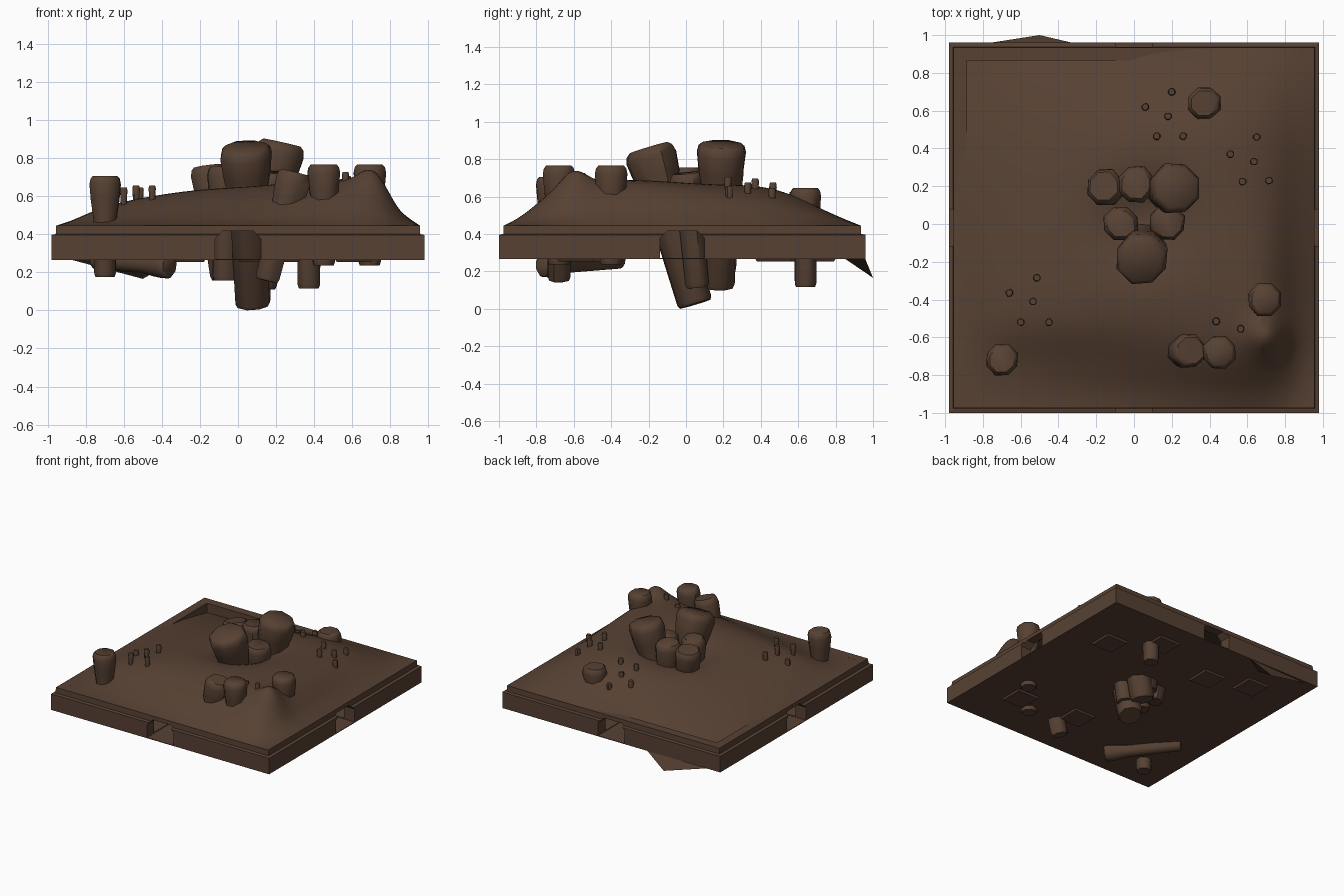
import bpy, bmesh, math, random
from mathutils import Vector

if "Cube" in bpy.data.objects:
    bpy.data.objects.remove(bpy.data.objects["Cube"])

random.seed(4)
earth = bpy.data.materials.new("dark_earth_brown")
earth.diffuse_color = (0.095, 0.053, 0.033, 1)
earth.use_nodes = True
earth.node_tree.nodes["Principled BSDF"].inputs["Base Color"].default_value = earth.diffuse_color


def add(name, verts, faces, smooth=False):
    me = bpy.data.meshes.new(name)
    me.from_pydata(verts, [], faces)
    bm = bmesh.new()
    bm.from_mesh(me)
    bmesh.ops.recalc_face_normals(bm, faces=bm.faces)
    bm.to_mesh(me)
    bm.free()
    me.materials.append(earth)
    ob = bpy.data.objects.new(name, me)
    bpy.context.collection.objects.link(ob)
    if smooth:
        bpy.ops.object.select_all(action='DESELECT')
        ob.select_set(True)
        bpy.context.view_layer.objects.active = ob
        bpy.ops.object.shade_smooth_by_angle(angle=math.radians(50))
    return ob


def loft(name, rings, smooth=False):
    """Skin equal-length rings of points and cap both ends."""
    n = len(rings[0])
    faces = [(k * n + i, k * n + (i + 1) % n, (k + 1) * n + (i + 1) % n, (k + 1) * n + i)
             for k in range(len(rings) - 1) for i in range(n)]
    faces += [tuple(range(n)), tuple(range((len(rings) - 1) * n, len(rings) * n))]
    return add(name, [p for r in rings for p in r], faces, smooth)


def square(h, z, cx=0, cy=-0.02):
    return [(cx + sx * h, cy + sy * h, z) for sx, sy in ((-1, -1), (1, -1), (1, 1), (-1, 1))]


def bake(ob):
    """Apply the modifiers of an object."""
    bpy.context.view_layer.update()
    me = bpy.data.meshes.new_from_object(ob.evaluated_get(bpy.context.evaluated_depsgraph_get()))
    ob.modifiers.clear()
    ob.data = me


# Tile base: stepped rim, hollow inside, with an arched opening on each side
base = loft("tile_base", [square(.98, .27), square(.98, .4), square(.957, .405), square(.955, .45)])
arch = [(-.12, .275), (-.12, .38), (-.08, .42), (.08, .42), (.12, .38), (.12, .275)]
cutters = [loft("pocket_cutter", [square(.885, .28), square(.885, .7)]),
           loft("arch_cutter_y", [[(a, y, z) for a, z in arch] for y in (-1.2, 1.2)]),
           loft("arch_cutter_x", [[(x, a - .02, z) for a, z in arch] for x in (-1.2, 1.2)])]
for c in cutters:
    c.hide_render = True
    m = base.modifiers.new("cut", 'BOOLEAN')
    m.operation, m.solver, m.object = 'DIFFERENCE', 'EXACT', c
bake(base)
for c in cutters:
    bpy.data.objects.remove(c)

# Mound: coarse height cage, subdivided smooth
xs = (-.955, -.86, -.7, -.4, 0, .4, .7, .84, .955)
ys = (-.975, -.87, -.7, -.52, -.2, .2, .5, .75, .935)
cage = ("45 45 45 45 45 45 45 45 45", "45 45 45 46 47 49 51 46 45",
        "45 46 48 52 56 62 69 50 45", "45 48 57 63 65 67 73 52 45",
        "45 48 55 61 69 70 70 53 45", "45 47 52 58 69 69 64 52 45",
        "44 45 48 53 62 68 60 51 45", "39 40 42 45 50 53 52 47 45",
        "36 36 35 36 44 45 45 45 45")
verts = [(x, y, int(v) / 100 - .001) for y, row in zip(ys, cage) for x, v in zip(xs, row.split())]
faces = [(j * 9 + i, j * 9 + i + 1, j * 9 + i + 10, j * 9 + i + 9) for j in range(8) for i in range(8)]
mound = add("earth_mound", verts, faces, True)
if mound.data.polygons[0].normal.z < 0:
    mound.data.flip_normals()
sub = mound.modifiers.new("smooth", 'SUBSURF')
sub.levels = sub.render_levels = 3
bake(mound)
# Hollow around the central stumps, and a sharper peak at the front right
for v in mound.data.vertices:
    x, y = v.co.x, v.co.y
    v.co.z -= .13 * math.exp(-((x - .06) ** 2 + (y - .02) ** 2) / (2 * .17 ** 2))
    v.co.z += .09 * math.exp(-((x - .71) ** 2 + (y + .60) ** 2) / (2 * .07 ** 2))

# Sagging flap of ground poking out at the back
add("back_flap", [(-.95, .93, .29), (-.2, .93, .34), (-.5, 1.0, .17), (-.5, .85, .272)],
    [(0, 1, 2), (0, 2, 3), (1, 3, 2), (0, 3, 1)])


def stump(name, top, bottom, r, sides=8):
    """Stump flared at its top, running through the ground along an axis."""
    top, bottom = Vector(top), Vector(bottom)
    axis = bottom - top
    length = axis.length
    axis.normalize()
    u = axis.cross(Vector((0, 1, 0))).normalized()
    v = axis.cross(u)
    k = min(r / .09, 1.2)
    prof = [(0, .8), (.015 * k, .95), (.045 * k, 1.02), (.13 * k, .93), (.24 * k, .74),
            (length - .02, .7), (length, .62)]
    if length < .27:
        prof = [(0, .8), (length * .1, 1), (length * .5, .85), (length, .55)]
    wob = [random.uniform(.95, 1.05) for _ in range(sides)]
    rings = []
    for d, f in prof:
        rings.append([top + axis * d + (u * math.cos(a) + v * math.sin(a)) * r * f * w
                      for a, w in ((math.tau * (i + .5) / sides, wob[i]) for i in range(sides))])
    return loft(name, rings, True)


# Large stumps: top point, bottom point, radius
for i, (t, b, r) in enumerate([
        ((-.70, -.72, .71), (-.70, -.72, .18), .088), ((.37, .64, .65), (.37, .64, .12), .09),
        ((.69, -.40, .77), (.69, -.40, .24), .09), ((.30, -.67, .73), (.15, -.68, .16), .095),
        ((.45, -.68, .77), (.45, -.68, .24), .088), ((-.16, .20, .76), (-.08, .14, .17), .1),
        ((.01, .21, .78), (.03, .2, .2), .1), ((.23, .19, .885), (.06, .17, .12), .137),
        ((-.07, 0, .76), (-.07, 0, .16), .095), ((.18, 0, .73), (.14, .06, .12), .095),
        ((.04, -.20, .865), (.08, .05, .03), .14)]):
    stump(f"stump_{i + 1}", t, b, r)

# Small studs scattered in groups
for i, (x, y, z) in enumerate([
        (.20, .70, .58), (.06, .62, .61), (.18, .57, .63), (.12, .465, .67), (.26, .465, .68),
        (.65, .46, .65), (.51, .37, .70), (.635, .33, .68), (.575, .225, .71), (.715, .23, .66),
        (-.515, -.285, .65), (-.66, -.365, .60), (-.535, -.41, .66), (-.6, -.52, .65),
        (-.45, -.52, .66), (.435, -.515, .70), (.565, -.555, .73)]):
    stump(f"stud_{i + 1}", (x, y, z), (x, y, z - .14), .021)

# Log lying under the tile and shallow pads on the underside
stump("underside_log", (-.36, -.77, .235), (-.75, -.35, .265), .065)
for i, (x, y) in enumerate([(.63, .47), (.31, .70), (-.27, .53), (-.6, .64), (.61, -.59), (.1, -.54)]):
    loft(f"underside_pad_{i + 1}", [square(.09, .257, x, y), square(.1, .272, x, y)])

# Move so that the lowest stump rests on the ground
bpy.context.view_layer.update()
low = min(v.co.z for o in bpy.data.objects for v in o.data.vertices)
for o in bpy.data.objects:
    o.location.z -= low
